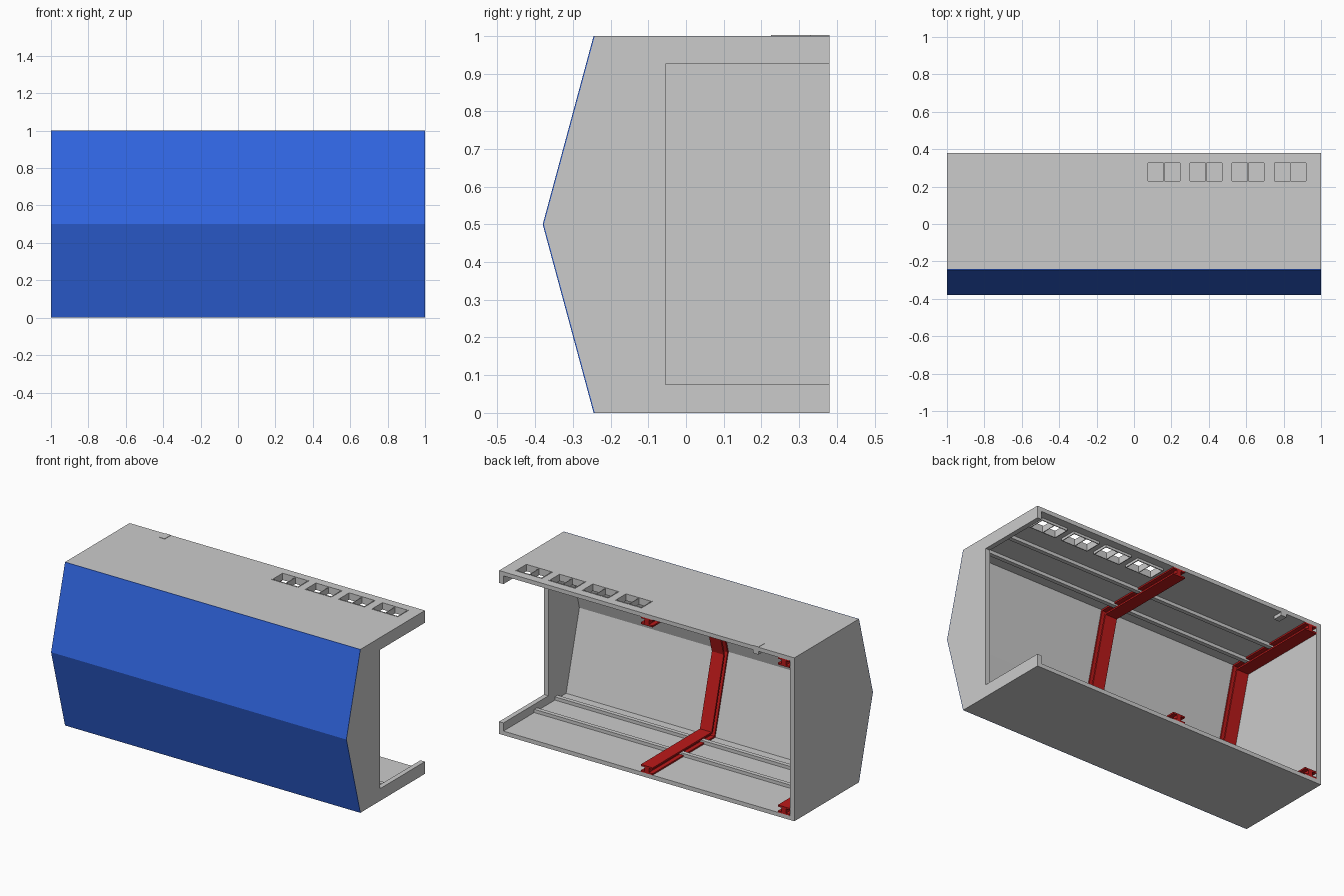
import bpy, bmesh

if "Cube" in bpy.data.objects:
    bpy.data.objects.remove(bpy.data.objects["Cube"])

BACK, KNEE, NOSE = 0.38, -0.245, -0.38
WALL, SKIN = 0.025, 0.003


def material(name, rgb):
    m = bpy.data.materials.new(name)
    m.diffuse_color = (*rgb, 1)
    m.use_nodes = True
    m.node_tree.nodes["Principled BSDF"].inputs["Base Color"].default_value = m.diffuse_color
    return m


BLUE = material("blue_paint", (0.03, 0.13, 0.75))
RED = material("red_paint", (0.5, 0.01, 0.01))


def finish(name, bm, mat=None):
    bmesh.ops.recalc_face_normals(bm, faces=bm.faces)
    me = bpy.data.meshes.new(name)
    bm.to_mesh(me)
    bm.free()
    ob = bpy.data.objects.new(name, me)
    bpy.context.collection.objects.link(ob)
    if mat:
        me.materials.append(mat)
    return ob


def prism(name, profile, x0, x1, mat=None):
    """Extrude a (y, z) outline along x."""
    bm = bmesh.new()
    face = bm.faces.new([bm.verts.new((x0, y, z)) for y, z in profile])
    ext = bmesh.ops.extrude_face_region(bm, geom=[face])
    verts = [v for v in ext["geom"] if isinstance(v, bmesh.types.BMVert)]
    bmesh.ops.translate(bm, verts=verts, vec=(x1 - x0, 0, 0))
    return finish(name, bm, mat)


def boxes(name, bounds, mat=None):
    """One mesh made of several boxes (x0, x1, y0, y1, z0, z1)."""
    bm = bmesh.new()
    for x0, x1, y0, y1, z0, z1 in bounds:
        vs = bmesh.ops.create_cube(bm, size=1)["verts"]
        bmesh.ops.scale(bm, verts=vs, vec=(x1 - x0, y1 - y0, z1 - z0))
        bmesh.ops.translate(bm, verts=vs, vec=((x0 + x1) / 2, (y0 + y1) / 2, (z0 + z1) / 2))
    return finish(name, bm, mat)


def front_line(front, d=0.0):
    """Bent front outline, moved inward by front, with floor and roof moved by d."""
    s = 1.036 * front
    return [(KNEE - 0.27 * d + s, d), (NOSE + s, 0.5), (KNEE - 0.27 * d + s, 1 - d)]


def c_line(d):
    return [(BACK, d)] + front_line(max(d, SKIN), d) + [(BACK, 1 - d)]


def c_band(outer, inner):
    return c_line(outer) + c_line(inner)[::-1]


# Blue outer skin on the bent front
prism("front_skin", front_line(0) + front_line(SKIN)[::-1], -1, 1, BLUE)

# Shell: floor, bent front wall and roof
shell = prism("shell", c_band(0, WALL), -0.97, 0.97)

# End walls: left is closed, right has a doorway open to the back
prism("left_wall", c_line(0), -1, -0.97)
door = [(BACK, 0.925), (-0.055, 0.925), (-0.055, 0.075), (BACK, 0.075)]
prism("right_wall", c_line(0) + door, 0.97, 1)

# Roof windows: holes, then frames with a thin centre bar
starts = [0.07 + 0.225 * i for i in range(4)]
WY0, WY1 = 0.225, 0.33
cutter = boxes("window_cutter", [(x, x + 0.18, WY0, WY1, 0.9, 1.1) for x in starts])
cutter.hide_render = True
mod = shell.modifiers.new("windows", "BOOLEAN")
mod.object = cutter
mod.solver = "EXACT"
bpy.context.view_layer.objects.active = shell
bpy.ops.object.modifier_apply(modifier="windows")
bpy.data.objects.remove(cutter)

T, Z0, Z1 = 0.005, 0.96, 1.002
for x in starts:
    e = x + 0.18
    boxes("window_frame", [
        (x, e, WY0, WY0 + T, Z0, Z1), (x, e, WY1 - T, WY1, Z0, Z1),
        (x, x + T, WY0 + T, WY1 - T, Z0, Z1), (e - T, e, WY0 + T, WY1 - T, Z0, Z1),
        (x + 0.088, x + 0.092, WY0 + T, WY1 - T, Z0, Z1 - 0.004)])

# Small latch set in the roof at the back edge
boxes("roof_latch", [(-0.757, -0.72, 0.32, BACK, 0.955, 1.002)])

# Long rails on the floor and under the roof
for z0, z1, where in ((WALL, 0.045, "floor"), (0.955, 1 - WALL, "roof")):
    for y in (-0.13, 0.07):
        boxes(where + "_rail", [(-0.97, 0.97, y - 0.013, y + 0.013, z0, z1)])

# Red I-beam ribs following the inside of the shell
for x in (0.0, -0.928):
    for part, a, b, w in (("base", WALL, 0.034, 0.04),
                          ("web", 0.034, 0.06, 0.014),
                          ("cap", 0.06, 0.07, 0.04)):
        prism("rib_" + part, c_band(a, b), x - w, x + w, RED)
